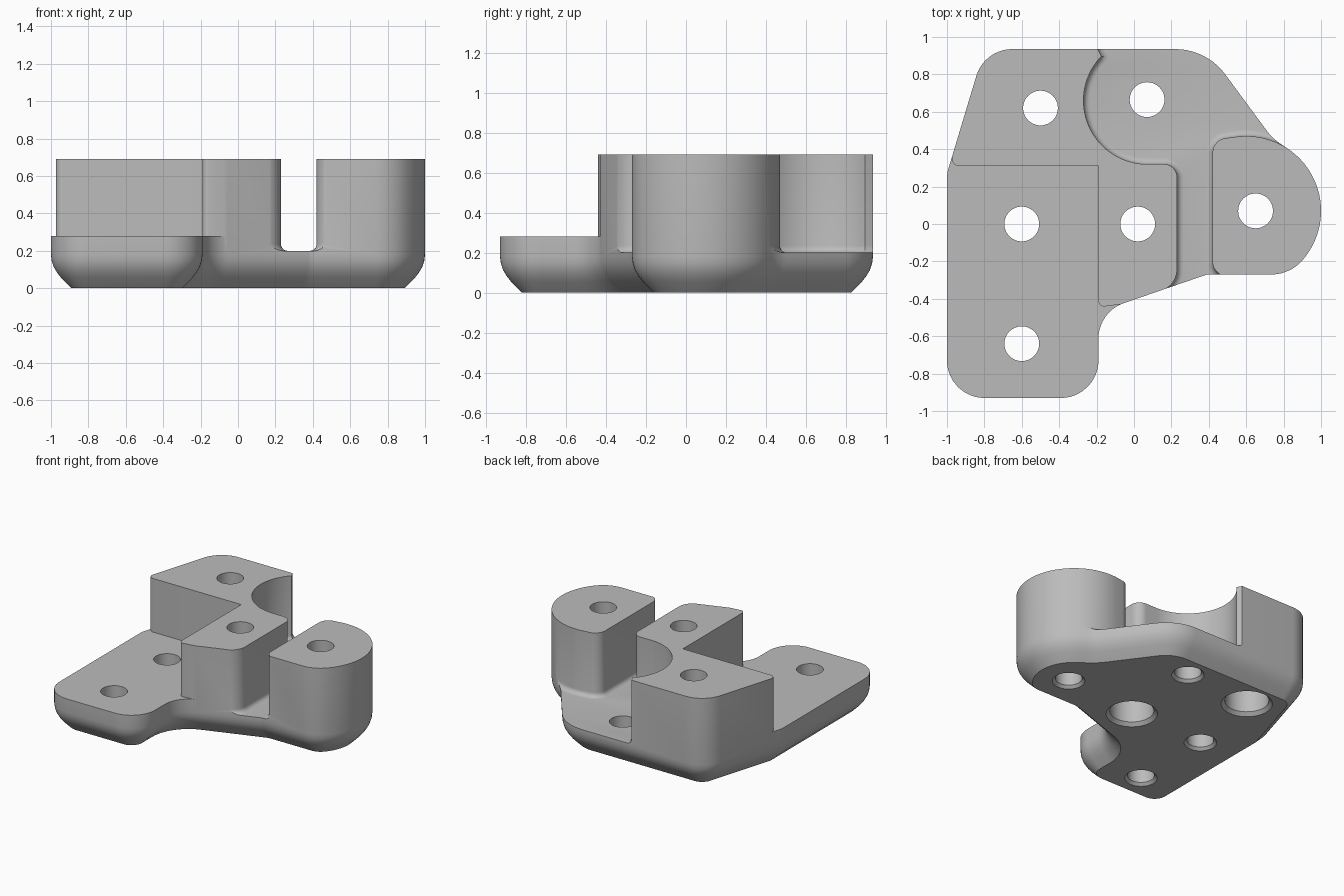
import bpy, bmesh
from math import radians, cos, sin, tan, pi
from mathutils import Vector

if "Cube" in bpy.data.objects:
    bpy.data.objects.remove(bpy.data.objects["Cube"])


def arc(cx, cy, r, start, end, n):
    """Points along a circular arc, angles in degrees."""
    step = (end - start) / n
    return [(cx + r * cos(radians(start + i * step)),
             cy + r * sin(radians(start + i * step))) for i in range(n + 1)]


def rounded(corners, n=10):
    """Turn (x, y[, radius]) corners into an outline with filleted corners."""
    out = []
    for i, c in enumerate(corners):
        p = Vector(c[:2])
        if len(c) < 3:
            out.append(p)
            continue
        a = (Vector(corners[i - 1][:2]) - p).normalized()
        b = (Vector(corners[(i + 1) % len(corners)][:2]) - p).normalized()
        half = a.angle(b) / 2
        centre = p + (a + b).normalized() * (c[2] / sin(half))
        first = (p + a * (c[2] / tan(half)) - centre).normalized()
        last = (p + b * (c[2] / tan(half)) - centre).normalized()
        out += [centre + first.lerp(last, k / n).normalized() * c[2]
                for k in range(n + 1)]
    return out


def inset(points, d):
    """Move a counter-clockwise outline inwards by d."""
    out = []
    for i, p in enumerate(points):
        e1 = (p - points[i - 1]).normalized()
        e2 = (points[(i + 1) % len(points)] - p).normalized()
        n1, n2 = Vector((-e1.y, e1.x)), Vector((-e2.y, e2.x))
        out.append(p + (n1 + n2) * (d / max(1 + n1.dot(n2), 0.4)))
    return out


def loft(name, outline, levels):
    """Stack inset copies of an outline at (inset, z) levels into a solid."""
    bm = bmesh.new()
    rings = [[bm.verts.new((p.x, p.y, z)) for p in inset(outline, d)]
             for d, z in levels]
    n = len(outline)
    for low, high in zip(rings, rings[1:]):
        for i in range(n):
            j = (i + 1) % n
            bm.faces.new((low[i], low[j], high[j], high[i]))
    bm.faces.new(rings[0][::-1])
    bm.faces.new(rings[-1])
    mesh = bpy.data.meshes.new(name)
    bm.to_mesh(mesh)
    bm.free()
    obj = bpy.data.objects.new(name, mesh)
    bpy.context.collection.objects.link(obj)
    return obj


def cut(target, cutter):
    """Subtract a cutter from the target and discard it."""
    cutter.hide_render = True
    mod = target.modifiers.new("cut", 'BOOLEAN')
    mod.operation = 'DIFFERENCE'
    mod.solver = 'EXACT'
    mod.object = cutter
    bpy.context.view_layer.objects.active = target
    bpy.ops.object.modifier_apply(modifier=mod.name)
    bpy.data.objects.remove(cutter)


TOP = 0.69

# Full-height body with a softened chamfer around the underside
body_outline = rounded(
    [(-1, -0.93, 0.2), (-0.19, -0.93, 0.2), (-0.19, -0.47, 0.2),
     (0.39, -0.27, 0.08), (0.836, -0.27, 0.22)]
    + arc(0.6, 0.07, 0.4, -39, 56, 24)
    + [(0.74, 0.458, 0.3), (0.388, 0.935, 0.33),
       (-0.80, 0.935, 0.2), (-1, 0.27, 0.15)])
body = loft("bracket_body", body_outline,
            [(0.11, 0), (0.055, 0.055), (0.033, 0.083), (0.015, 0.113),
             (0.004, 0.146), (0, 0.18), (0, TOP)])

# Low plate at the front left
plate_gap = rounded(
    [(-0.19, 0.31), (-0.99, 0.31, 0.04), (-0.97, 0.37), (-1.3, 0.37),
     (-1.3, -1.2), (0, -1.2), (0, -0.42), (-0.19, -0.445, 0.03)])
cut(body, loft("plate_cutter", plate_gap, [(0, 0.28), (0, 1)]))

# Channel between the towers, with a small fillet along its floor
channel = rounded(
    arc(0.07, 0.66, 0.34, 136, 268, 36)
    + [(0.23, 0.32, 0.07), (0.23, -0.325, 0.12), (-0.1, -0.45),
       (-0.1, -0.8), (0.9, -0.8), (0.9, -0.28), (0.42, -0.28, 0.08),
       (0.42, 0.45, 0.08)]
    + arc(0.6, 0.07, 0.4, 100, 56, 12)
    + [(1, 0.6), (1, 1.2), (-0.2, 1.2), (-0.2, 0.95)])
R = 0.035
floor = [(R * (1 - sin(a)), 0.2 + R * (1 - cos(a)))
         for a in (k * pi / 10 for k in range(6))]
cut(body, loft("channel_cutter", channel, floor + [(0, 1)]))

# Through holes, countersunk from below
for x, y in [(-0.6, 0), (-0.6, -0.64), (0.07, 0.665), (0.65, 0.07)]:
    ring = [Vector(p) for p in arc(x, y, 0.093, 0, 360, 48)[:-1]]
    cut(body, loft("hole_cutter", ring,
                   [(-0.03, -0.01), (0, 0.02), (0, 1)]))

# Counterbored holes under the two tall blocks
for x, y in [(-0.5, 0.62), (0.02, 0)]:
    ring = [Vector(p) for p in arc(x, y, 0.153, 0, 360, 48)[:-1]]
    cut(body, loft("counterbore_cutter", ring,
                   [(-0.035, -0.01), (0, 0.025), (0, 0.41),
                    (0.06, 0.41), (0.06, 1)]))

# Plain grey finish
grey = bpy.data.materials.new("plain_grey")
grey.use_nodes = True
colour = (0.5, 0.5, 0.5, 1)
grey.diffuse_color = colour
grey.node_tree.nodes["Principled BSDF"].inputs["Base Color"].default_value = colour
body.data.materials.clear()
body.data.materials.append(grey)

bpy.ops.object.select_all(action='DESELECT')
body.select_set(True)
bpy.context.view_layer.objects.active = body
bpy.ops.object.shade_smooth_by_angle(angle=radians(30))
